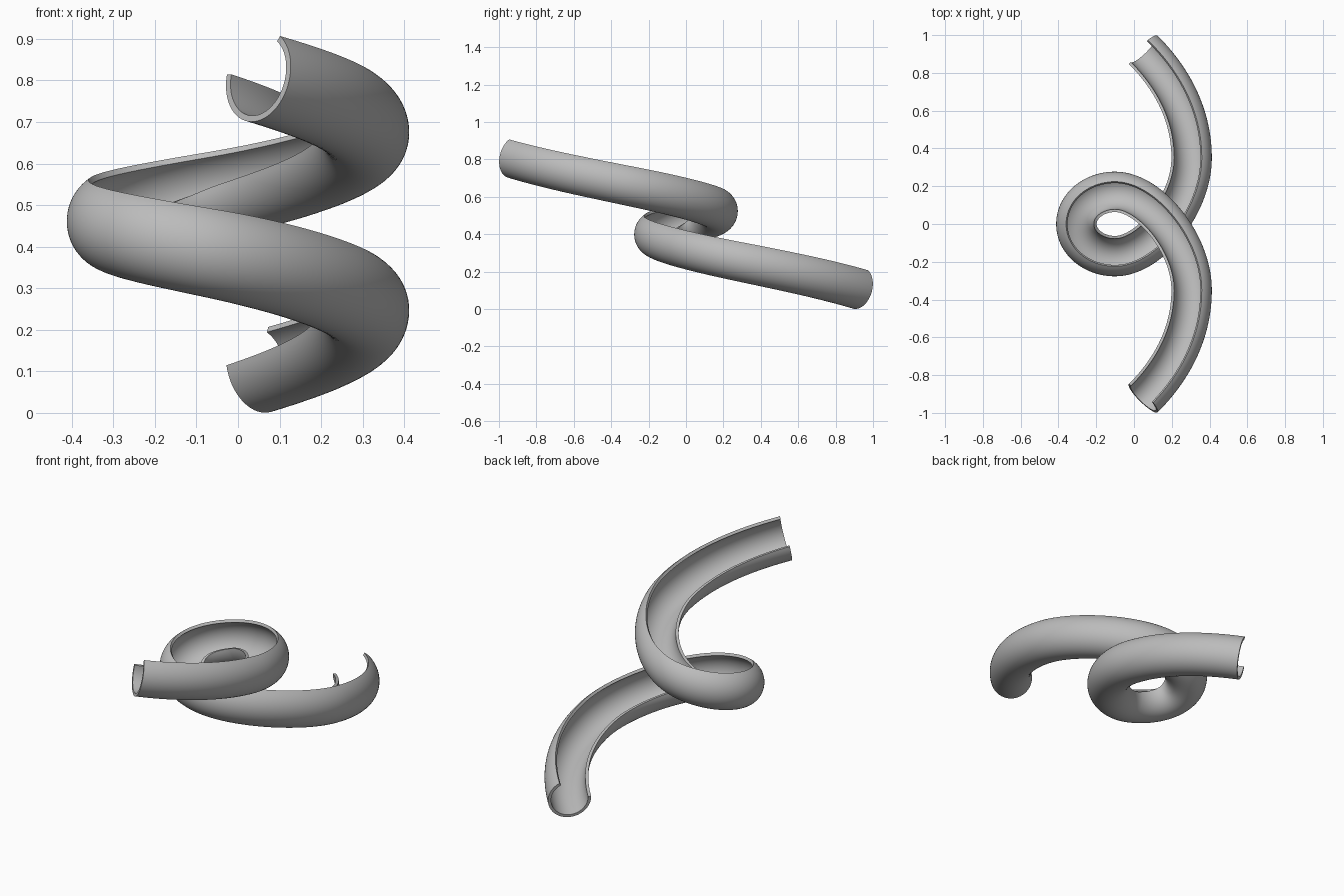
import bpy
import bmesh
import math
from mathutils import Vector
from mathutils.geometry import interpolate_bezier

if "Cube" in bpy.data.objects:
    bpy.data.objects.remove(bpy.data.objects["Cube"], do_unlink=True)

HALF_WIDTH, HALF_HEIGHT, WALL = 0.107, 0.113, 0.015
TOP_Z, BOTTOM_Z = 0.811, 0.111
ARC_START, ARC_END = math.radians(60), math.radians(-182)
ARC_STEPS = 40

grey = bpy.data.materials.new("plain grey")
grey.use_nodes = True
grey.diffuse_color = (0.5, 0.5, 0.5, 1)
grey.node_tree.nodes["Principled BSDF"].inputs["Base Color"].default_value = (0.5, 0.5, 0.5, 1)

# Plan of the upper half of the ride: point, then handle offsets in and out
knots = [
    ((0.049, -0.922), (0, 0), (0.14, 0.14)),
    ((0.305, -0.35), (0, -0.24), (0, 0.25)),
    ((-0.1, 0.17), (0.18, 0), (-0.113, 0)),
    ((-0.305, 0), (0, 0.095), (0, 0)),
]
plan = []
for (p, _, out), (q, into, _) in zip(knots, knots[1:]):
    p, q = Vector(p), Vector(q)
    piece = interpolate_bezier(p, p + Vector(out), q + Vector(into), q, 41)
    plan += [Vector((v[0], v[1], 0)) for v in piece][:-1]
plan.append(Vector((-0.305, 0, 0)))
# The lower half mirrors the upper half front to back
plan += [Vector((v.x, -v.y, 0)) for v in reversed(plan[:-1])]

# Steady descent along the length
lengths = [0.0]
for a, b in zip(plan, plan[1:]):
    lengths.append(lengths[-1] + (b - a).length)
path = [Vector((v.x, v.y, TOP_Z + (BOTTOM_Z - TOP_Z) * s / lengths[-1]))
        for v, s in zip(plan, lengths)]


def arc(inset):
    """Open banked trough section, from the outer rim under to the inner rim."""
    points = []
    for i in range(ARC_STEPS + 1):
        a = ARC_START + (ARC_END - ARC_START) * i / ARC_STEPS
        points.append(((HALF_WIDTH - inset) * math.cos(a),
                       (HALF_HEIGHT - inset) * math.sin(a)))
    return points


section = arc(0) + arc(WALL)[::-1]

# Sweep the section along the path
bm = bmesh.new()
rings = []
for i, centre in enumerate(path):
    tangent = (path[min(i + 1, len(path) - 1)] - path[max(i - 1, 0)]).normalized()
    side = Vector((tangent.y, -tangent.x, 0)).normalized()
    up = side.cross(tangent)
    rings.append([bm.verts.new(centre + side * u + up * v) for u, v in section])

count = len(section)
for a, b in zip(rings, rings[1:]):
    for k in range(count):
        n = (k + 1) % count
        bm.faces.new((a[k], a[n], b[n], b[k]))

# Close both cut ends with strips across the wall
for ring in (rings[0], rings[-1]):
    for k in range(ARC_STEPS):
        bm.faces.new((ring[k], ring[k + 1], ring[count - 2 - k], ring[count - 1 - k]))
bmesh.ops.recalc_face_normals(bm, faces=bm.faces)

mesh = bpy.data.meshes.new("slide_trough")
bm.to_mesh(mesh)
bm.free()
mesh.materials.append(grey)
slide = bpy.data.objects.new("slide_trough", mesh)
bpy.context.collection.objects.link(slide)

bpy.ops.object.select_all(action="DESELECT")
slide.select_set(True)
bpy.context.view_layer.objects.active = slide
bpy.ops.object.shade_smooth_by_angle(angle=math.radians(35))
